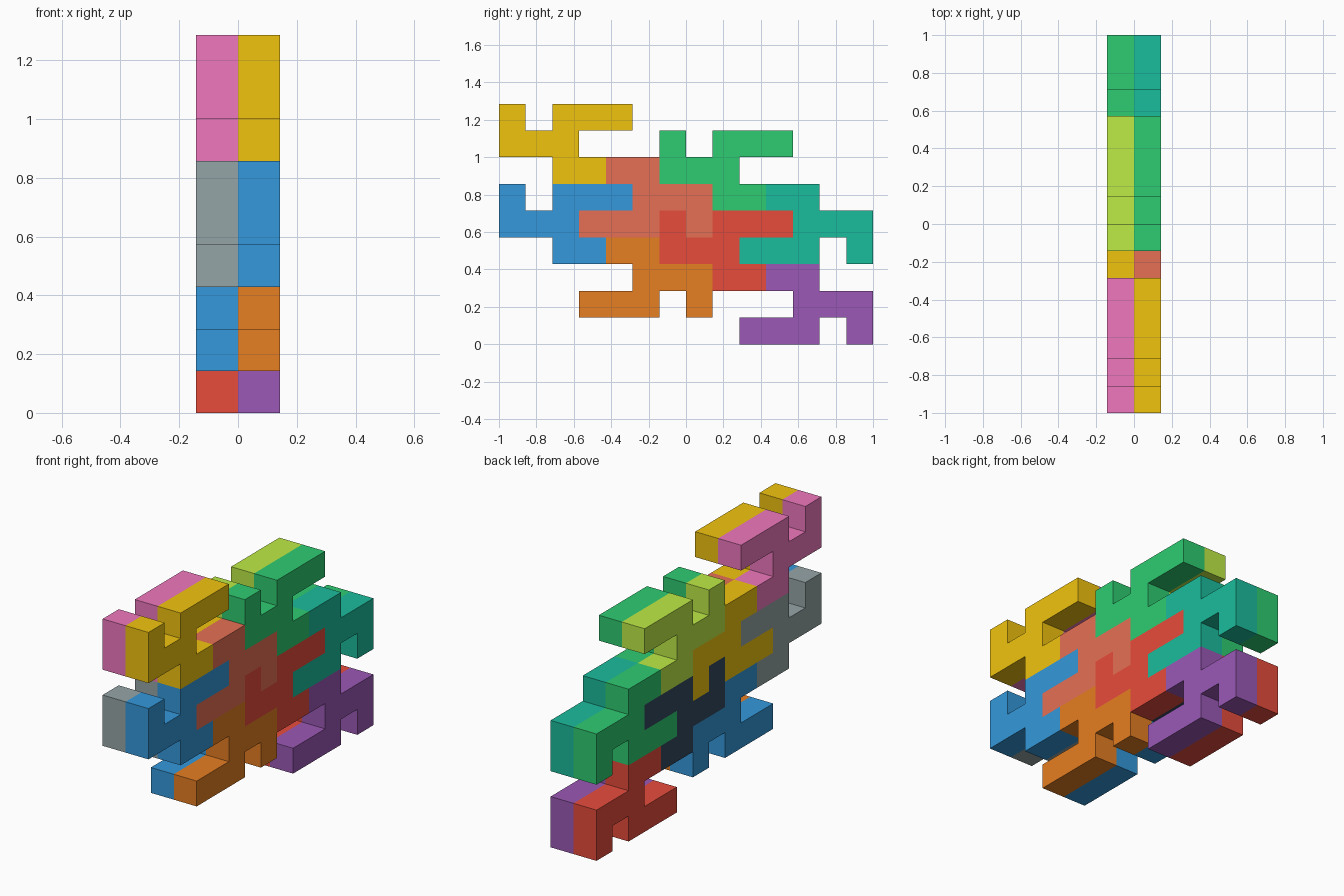
import bpy
import bmesh

if "Cube" in bpy.data.objects:
    bpy.data.objects.remove(bpy.data.objects["Cube"])

U = 1 / 7  # one grid cell; the model is 14 cells long, 9 high and 2 thick

# Outline of one interlocking tile, in cells (y, z), inside a 5 x 3 box
OUTLINE = [(2, 0), (4, 0), (4, 1), (3, 1), (3, 2), (5, 2), (5, 3),
           (2, 3), (2, 2), (1, 2), (1, 3), (0, 3), (0, 1), (2, 1)]

COLOURS = {
    "gold": "F1C40F", "blue": "3498DB", "red": "E74C3C", "green": "2ECC71",
    "salmon": "E67055", "orange": "E67E22", "teal": "1ABC9C", "purple": "9B59B6",
    "pink": "F078BE", "grey": "95A5A6", "navy": "34495E", "lime": "BEEB46",
}

# Tile slots: column, row, turned half round, right colour, left colour
SLOTS = [
    (0, 6, False, "gold", "pink"),
    (0, 3, False, "blue", "grey"),
    (6, 2, False, "red", "navy"),
    (6, 5, False, "green", "lime"),
    (3, 4, True, "salmon", "gold"),
    (3, 1, True, "orange", "blue"),
    (9, 3, True, "teal", "green"),
    (9, 0, True, "purple", "red"),
]


def linear(c):
    return c / 12.92 if c <= 0.04045 else ((c + 0.055) / 1.055) ** 2.4


def make_material(name, code):
    mat = bpy.data.materials.new(name)
    rgb = [linear(int(code[i:i + 2], 16) / 255) for i in (0, 2, 4)]
    mat.diffuse_color = (*rgb, 1)
    mat.use_nodes = True
    mat.node_tree.nodes["Principled BSDF"].inputs["Base Color"].default_value = mat.diffuse_color
    return mat


def make_tile(name, col, row, turned, x0, mat):
    """Extrude the tile outline one cell along x."""
    pts = [(5 - y, 3 - z) if turned else (y, z) for y, z in OUTLINE]
    bm = bmesh.new()
    face = bm.faces.new([bm.verts.new((x0, (col + y - 7) * U, (row + z) * U))
                         for y, z in pts])
    ext = bmesh.ops.extrude_face_region(bm, geom=[face], use_keep_orig=True)
    moved = [v for v in ext["geom"] if isinstance(v, bmesh.types.BMVert)]
    bmesh.ops.translate(bm, verts=moved, vec=(U, 0, 0))
    bmesh.ops.recalc_face_normals(bm, faces=bm.faces[:])
    mesh = bpy.data.meshes.new(name)
    bm.to_mesh(mesh)
    bm.free()
    mesh.materials.append(mat)
    bpy.context.collection.objects.link(bpy.data.objects.new(name, mesh))


mats = {name: make_material(name, code) for name, code in COLOURS.items()}

# Two identical layers of tiles, back to back at x = 0
for col, row, turned, right, left in SLOTS:
    make_tile(f"right_tile_{right}", col, row, turned, 0, mats[right])
    make_tile(f"left_tile_{left}", col, row, turned, -U, mats[left])
